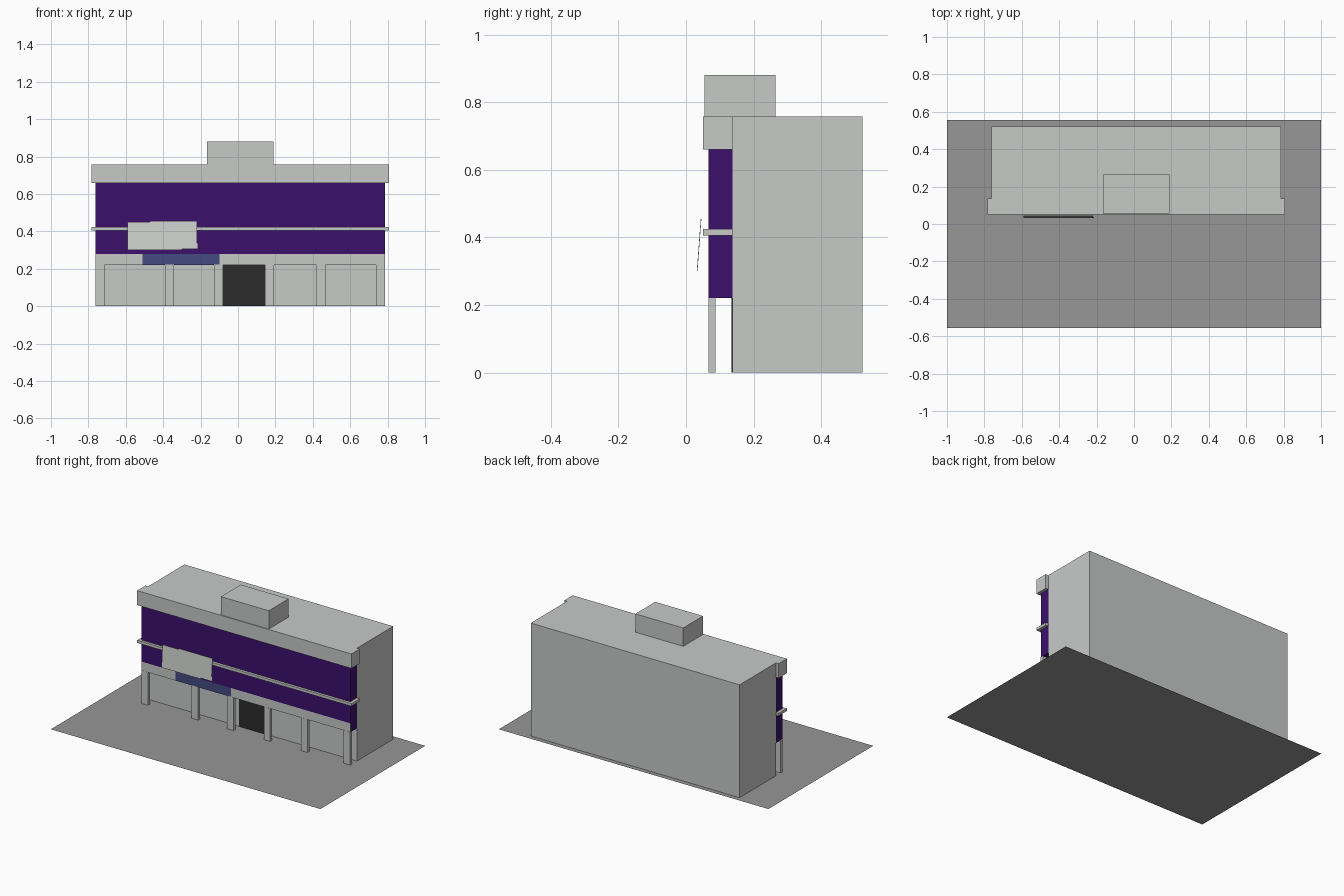
import bpy, bmesh
from mathutils import Vector

cube = bpy.data.objects.get("Cube")
if cube:
    bpy.data.objects.remove(cube, do_unlink=True)


def material(name, r, g, b):
    mat = bpy.data.materials.new(name)
    mat.use_nodes = True
    mat.diffuse_color = (r, g, b, 1)
    mat.node_tree.nodes["Principled BSDF"].inputs["Base Color"].default_value = (r, g, b, 1)
    return mat


WALL = material("pale grey wall", 0.57, 0.59, 0.575)
PURPLE = material("deep purple", 0.045, 0.005, 0.15)
BLUE = material("slate blue", 0.058, 0.067, 0.216)
DARK = material("dark door", 0.025, 0.025, 0.025)
GROUND = material("grey paving", 0.31, 0.31, 0.31)
SIGN = material("sign white", 0.61, 0.63, 0.61)


def finish(name, bm, *mats):
    mesh = bpy.data.meshes.new(name)
    bm.to_mesh(mesh)
    bm.free()
    obj = bpy.data.objects.new(name, mesh)
    for mat in mats:
        mesh.materials.append(mat)
    bpy.context.collection.objects.link(obj)
    return obj


def box_mesh(x, y, z):
    """Box from (min, max) ranges; open underneath where it meets the paving."""
    bm = bmesh.new()
    bmesh.ops.create_cube(bm, size=1)
    for v in bm.verts:
        v.co = [r[0] if c < 0 else r[1] for c, r in zip(v.co, (x, y, z))]
    if z[0] == 0:
        bm.normal_update()
        bmesh.ops.delete(bm, geom=[f for f in bm.faces if f.normal.z < -0.5], context="FACES")
    return bm


def box(name, x, y, z, mat):
    return finish(name, box_mesh(x, y, z), mat)


# Paving sheet
bm = bmesh.new()
bmesh.ops.create_grid(bm, x_segments=1, y_segments=1, size=1)
bmesh.ops.scale(bm, vec=(1, 0.555, 1), verts=bm.verts)
finish("paving", bm, GROUND)

# Main block and rooftop room
WIDTH = (-0.763, 0.786)
TRIM = (-0.783, 0.806)
WALL_Y = 0.137
box("main_block", WIDTH, (WALL_Y, 0.522), (0, 0.757), WALL)
box("rooftop_room", (-0.165, 0.19), (0.055, 0.265), (0.75, 0.88), WALL)

# Overhanging upper storey, cut for the grey beam and its blue panel
bm = box_mesh(WIDTH, (0.067, WALL_Y), (0.22, 0.66))
cuts = [((0, 0, 0.28), (0, 0, 1)), ((-0.51, 0, 0), (1, 0, 0)), ((-0.098, 0, 0), (1, 0, 0))]
for point, normal in cuts:
    geom = bm.verts[:] + bm.edges[:] + bm.faces[:]
    bmesh.ops.bisect_plane(bm, geom=geom, plane_co=point, plane_no=normal)
bm.normal_update()
for f in bm.faces:
    c = f.calc_center_median()
    if f.normal.y < -0.5 and c.z < 0.28:
        f.material_index = 2 if -0.51 < c.x < -0.098 else 1
finish("upper_storey", bm, PURPLE, WALL, BLUE)

# Parapet band and thin ledge
box("parapet", TRIM, (0.05, WALL_Y), (0.66, 0.757), WALL)
box("ledge", TRIM, (0.05, WALL_Y), (0.406, 0.424), WALL)

# Arcade pillars
for i, x in enumerate((-0.763, -0.39, -0.128, 0.145, 0.42, 0.738)):
    box(f"pillar_{i + 1}", (x, x + 0.048), (0.066, 0.087), (0, 0.222), WALL)

# Entrance set on the ground floor wall
box("entrance", (-0.085, 0.15), (WALL_Y - 0.003, WALL_Y), (0, 0.22), DARK)

# Leaning sign with slightly stepped corners
outline = [(-0.59, 0.30), (-0.30, 0.30), (-0.30, 0.306), (-0.213, 0.306), (-0.213, 0.337),
           (-0.22, 0.337), (-0.22, 0.455), (-0.47, 0.455), (-0.47, 0.449), (-0.59, 0.449)]
bm = bmesh.new()
face = bm.faces.new([bm.verts.new((x, 0.032 + (z - 0.30) * 0.075, z)) for x, z in outline])
back = bmesh.ops.extrude_face_region(bm, geom=[face])
moved = [g for g in back["geom"] if isinstance(g, bmesh.types.BMVert)]
bmesh.ops.translate(bm, vec=Vector((0, 0.002, 0)), verts=moved)
bmesh.ops.recalc_face_normals(bm, faces=bm.faces)
finish("sign_board", bm, SIGN)
